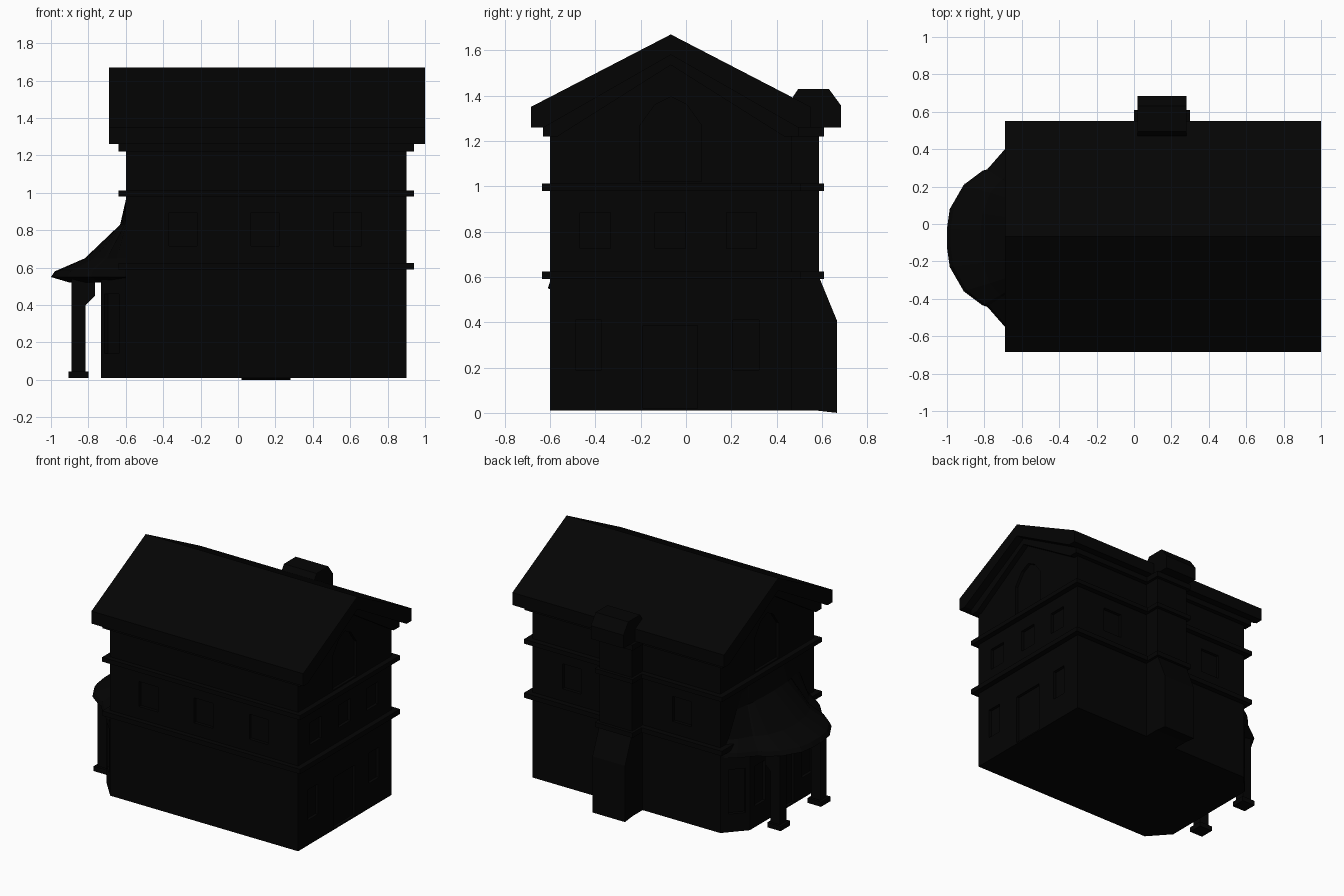
import bpy, bmesh

if "Cube" in bpy.data.objects:
    bpy.data.objects.remove(bpy.data.objects["Cube"])

CY = -0.067                       # ridge line of the house in y
dark = bpy.data.materials.new("dark")
dark.diffuse_color = (0.0012, 0.0012, 0.0012, 1)
dark.use_nodes = True
dark.node_tree.nodes["Principled BSDF"].inputs["Base Color"].default_value = dark.diffuse_color


def finish(bm, name):
    bmesh.ops.recalc_face_normals(bm, faces=bm.faces)
    me = bpy.data.meshes.new(name)
    bm.to_mesh(me)
    bm.free()
    me.materials.append(dark)
    ob = bpy.data.objects.new(name, me)
    bpy.context.collection.objects.link(ob)
    return ob


def add_prism(bm, pts, a, b, axis):
    """Extrude a closed 2D profile from a to b along axis."""
    def place(p, t):
        return {'x': (t, p[0], p[1]), 'y': (p[0], t, p[1]), 'z': (p[0], p[1], t)}[axis]
    lo = [bm.verts.new(place(p, a)) for p in pts]
    hi = [bm.verts.new(place(p, b)) for p in pts]
    n = len(pts)
    bm.faces.new(lo)
    bm.faces.new(hi[::-1])
    for i in range(n):
        bm.faces.new((lo[i], lo[(i + 1) % n], hi[(i + 1) % n], hi[i]))


def prism(name, pts, a, b, axis):
    bm = bmesh.new()
    add_prism(bm, pts, a, b, axis)
    return finish(bm, name)


def rect(u0, u1, v0, v1):
    return [(u0, v0), (u1, v0), (u1, v1), (u0, v1)]


def mirrored(half):
    """Mirror a half profile (dy, z) about the ridge."""
    return [(CY - d, z) for d, z in half] + [(CY + d, z) for d, z in reversed(half) if d > 0]


def cut(target, cutter):
    cutter.hide_render = True
    cutter.hide_viewport = True
    mod = target.modifiers.new("recesses", 'BOOLEAN')
    mod.operation = 'DIFFERENCE'
    mod.solver = 'EXACT'
    mod.object = cutter


# main walls with gable ends
walls = prism("walls", mirrored([(0.533, 0.01), (0.533, 1.27), (0, 1.56)]), -0.6, 0.9, 'x')

# recessed windows and doors cut from the walls
D = 0.022
bm = bmesh.new()
for x in (-0.295, 0.145, 0.585):
    r = rect(x - 0.075, x + 0.075, 0.715, 0.895)
    add_prism(bm, r, -0.7, -0.6 + D, 'y')
    if x != 0.145:
        add_prism(bm, r, 0.466 - D, 0.56, 'y')
for y in (-0.4, -0.07, 0.245):
    add_prism(bm, rect(y - 0.067, y + 0.067, 0.725, 0.885), 0.9 - D, 1, 'x')
for y in (-0.43, 0.265):
    add_prism(bm, rect(y - 0.057, y + 0.057, 0.19, 0.41), 0.9 - D, 1, 'x')
add_prism(bm, rect(-0.19, 0.05, 0.02, 0.385), 0.9 - D, 1, 'x')
arch = mirrored([(0.135, 1.02), (0.135, 1.27), (0.07, 1.36), (0, 1.395)])
add_prism(bm, arch, 0.9 - D, 1, 'x')
add_prism(bm, arch, -0.7, -0.6 + D, 'x')
cut(walls, finish(bm, "wall_cutter"))

# thick gable roof with flat soffits
prism("roof", mirrored([(0.56, 1.26), (0.618, 1.26), (0.618, 1.35), (0, 1.67)])
      + [(CY, 1.58)], -0.69, 1.0, 'x')

# raking trim and eave moulding below the roof
prism("eave_trim", mirrored([(0.5, 1.22), (0.565, 1.22), (0.565, 1.262), (0, 1.585)])
      + [(CY, 1.535)], -0.64, 0.94, 'x')

# floor bands, wrapping round the chimney
for z0, z1 in ((0.59, 0.625), (0.98, 1.012)):
    prism("floor_band", rect(-0.64, 0.94, -0.635, 0.505), z0, z1, 'z')
    prism("chimney_band", rect(0, 0.3, 0.45, 0.61), z0, z1, 'z')
prism("chimney_band", rect(0, 0.3, 0.45, 0.61), 1.22, 1.26, 'z')

# chimney stack with sloped shoulder, and its cap
prism("chimney", [(0.42, 0.01), (0.58, 0.01), (0.667, 0), (0.667, 0.405), (0.587, 0.6),
                  (0.587, 1.27), (0.42, 1.27)], 0.02, 0.28, 'x')
prism("chimney_cap", [(0.45, 1.26), (0.685, 1.26), (0.685, 1.355), (0.63, 1.43),
                      (0.495, 1.43), (0.45, 1.36)], 0.02, 0.28, 'x')

# ground floor bay with chamfered corners and recessed door and windows
bay = prism("bay", [(-0.595, CY - 0.533), (-0.6, CY - 0.533), (-0.733, CY - 0.385),
                    (-0.733, CY + 0.385), (-0.6, CY + 0.533), (-0.595, CY + 0.533)],
            0.01, 0.56, 'z')
bm = bmesh.new()
add_prism(bm, rect(CY - 0.12, CY + 0.12, 0.02, 0.42), -0.9, -0.733 + D, 'x')
for s in (-1, 1):
    y = CY + s * 0.27
    add_prism(bm, rect(y - 0.06, y + 0.06, 0.16, 0.45), -0.9, -0.733 + D, 'x')
    corner = [(-0.695, CY + s * 0.392), (-0.62, CY + s * 0.476),
              (-0.67, CY + s * 0.52), (-0.745, CY + s * 0.437)]
    add_prism(bm, corner, 0.14, 0.46, 'z')
cut(bay, finish(bm, "bay_cutter"))

# curved porch canopy: rings of (x scale, width scale, z)
edge = [(-0.6, 0.535), (-0.69, 0.475), (-0.785, 0.367), (-0.81, 0.36),
        (-0.91, 0.285), (-0.985, 0.155), (-1.0, 0.05)]
edge += [(x, -d) for x, d in reversed(edge)]
rings = [(0.3, 0.7, 0.56), (0.75, 0.85, 0.52), (1, 1, 0.55), (0.95, 0.98, 0.58),
         (0.55, 0.85, 0.65), (0.08, 0.68, 0.83), (0, 0.6, 0.97)]
bm = bmesh.new()
loops = [[bm.verts.new((-0.598 + (x + 0.598) * s, -0.075 + d * w, z)) for x, d in edge]
         for s, w, z in rings]
for A, B in zip(loops, loops[1:]):
    for i in range(len(edge) - 1):
        bm.faces.new((A[i], A[i + 1], B[i + 1], B[i]))
bm.faces.new(loops[0])
bmesh.ops.remove_doubles(bm, verts=bm.verts, dist=0.0005)
finish(bm, "porch_canopy")

# porch columns with bases and brackets
for y in (CY - 0.23, CY + 0.23):
    prism("column", rect(-0.89, -0.815, y - 0.036, y + 0.036), 0.01, 0.56, 'z')
    prism("column_base", rect(-0.907, -0.8, y - 0.053, y + 0.053), 0.01, 0.045, 'z')
    prism("column_bracket", [(-0.82, 0.395), (-0.765, 0.45), (-0.765, 0.52),
                             (-0.73, 0.56), (-0.82, 0.56)], y - 0.03, y + 0.03, 'y')
